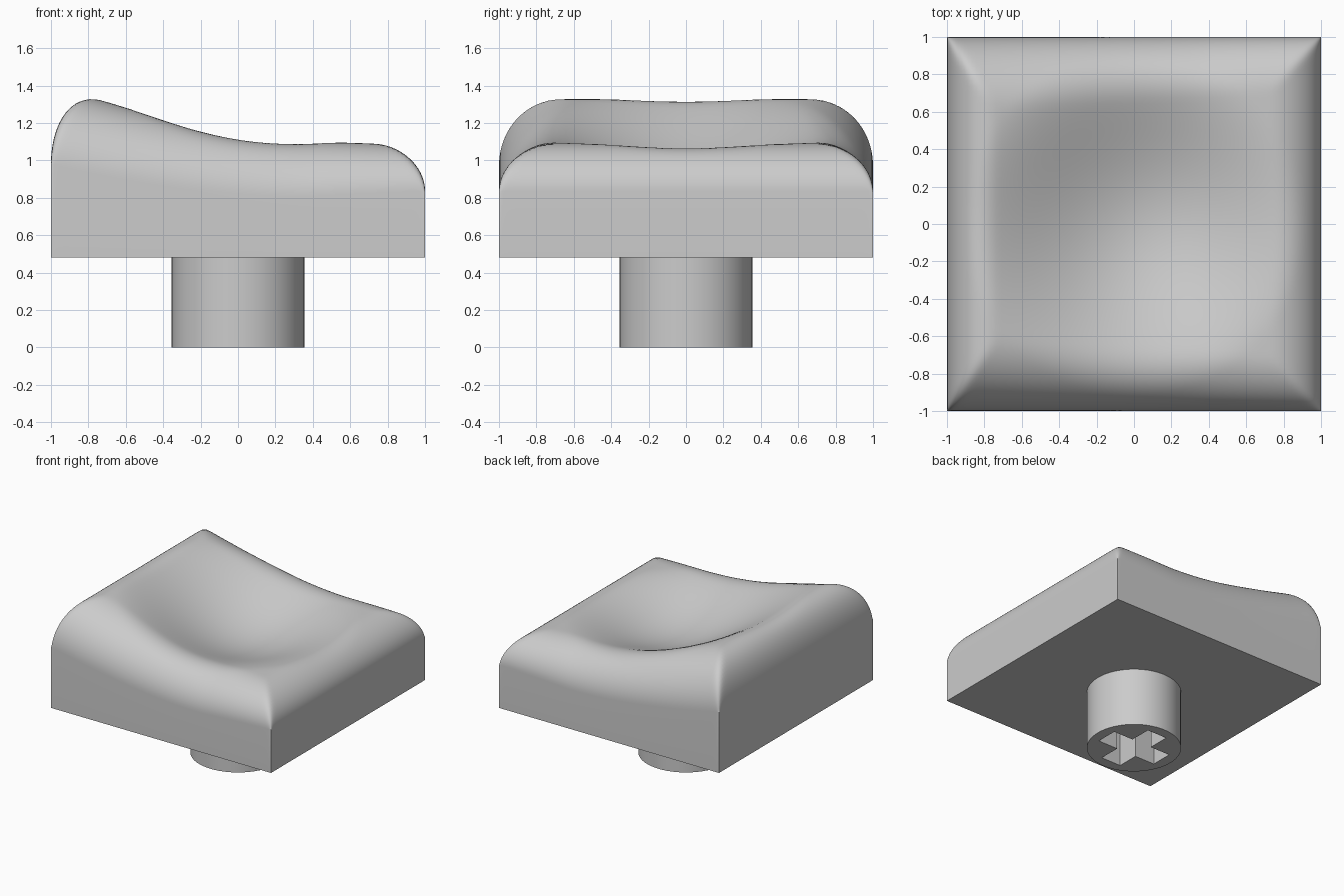
import bpy, bmesh, math
from mathutils import Matrix, Vector

if "Cube" in bpy.data.objects:
    bpy.data.objects.remove(bpy.data.objects["Cube"])

BASE, STEM_R, N = 0.48, 0.355, 72

grey = bpy.data.materials.new("light_grey")
grey.use_nodes = True
grey.diffuse_color = (0.6, 0.6, 0.6, 1)
grey.node_tree.nodes["Principled BSDF"].inputs["Base Color"].default_value = (0.6, 0.6, 0.6, 1)


def make_object(name, bm):
    bmesh.ops.recalc_face_normals(bm, faces=bm.faces)
    mesh = bpy.data.meshes.new(name)
    bm.to_mesh(mesh)
    bm.free()
    mesh.materials.append(grey)
    obj = bpy.data.objects.new(name, mesh)
    bpy.context.collection.objects.link(obj)
    return obj


def smooth(obj, angle):
    bpy.ops.object.select_all(action="DESELECT")
    obj.select_set(True)
    bpy.context.view_layer.objects.active = obj
    bpy.ops.object.shade_smooth_by_angle(angle=math.radians(angle))


def rolloff(dist, width, height):
    """Drop of an elliptical rounded edge at a distance from the side."""
    u = max(0, 1 - dist / width)
    return height * (1 - math.sqrt(max(0, 1 - u * u)))


def top_height(x, y):
    # Ridge rising to one side, with a round finger dish
    ridge = 1.075 + 0.19 * max(0, 0.4 - x) ** 1.6 + 0.03 * (1 - x * x)
    dish = 0.22 * max(0, 1 - (x * x + y * y) / 0.85) ** 2
    # Rounded edges meeting in mitred corners
    s = (1 - x) / 2
    height = 0.24 + 0.18 * s
    drop_x = rolloff(1 - abs(x), 0.27, height)
    drop_y = rolloff(1 - abs(y), 0.28 + 0.13 * s, height)
    drop = (drop_x ** 5 + drop_y ** 5) ** 0.2
    return ridge - dish - min(drop, height)


# Cap: sculpted top grid, closed with straight walls and a flat base
bm = bmesh.new()
steps = [-math.cos(math.pi * i / N) for i in range(N + 1)]
rows = [[bm.verts.new((x, y, top_height(x, y))) for x in steps] for y in steps]
for a, b in zip(rows, rows[1:]):
    for i in range(N):
        bm.faces.new((a[i], a[i + 1], b[i + 1], b[i]))
rim = [e for e in bm.edges if e.is_boundary]
walls = bmesh.ops.extrude_edge_only(bm, edges=rim)["geom"]
for v in walls:
    if isinstance(v, bmesh.types.BMVert):
        v.co.z = BASE
bmesh.ops.holes_fill(bm, edges=[e for e in bm.edges if e.is_boundary], sides=0)
cap = make_object("cap", bm)
smooth(cap, 35)

# Stem: round post with a cross-shaped socket
bm = bmesh.new()
bmesh.ops.create_cone(bm, cap_ends=True, segments=64, radius1=STEM_R, radius2=STEM_R,
                      depth=BASE, matrix=Matrix.Translation((0, 0, BASE / 2)))
stem = make_object("stem", bm)

bm = bmesh.new()
half, arm = 0.09, 0.27
quarter = [(arm, -half), (arm, half), (half, half)]
outline = []
for k in range(4):
    turn = Matrix.Rotation(k * math.pi / 2, 3, "Z")
    outline += [turn @ Vector((x, y, -0.1)) for x, y in quarter]
face = bm.faces.new([bm.verts.new(p) for p in outline])
lifted = bmesh.ops.extrude_face_region(bm, geom=[face])["geom"]
bmesh.ops.translate(bm, vec=(0, 0, 0.5), verts=[g for g in lifted if isinstance(g, bmesh.types.BMVert)])
cutter = make_object("socket_cutter", bm)
cutter.hide_render = True

cut = stem.modifiers.new("socket", "BOOLEAN")
cut.operation, cut.solver, cut.object = "DIFFERENCE", "EXACT", cutter
graph = bpy.context.evaluated_depsgraph_get()
cut_mesh = bpy.data.meshes.new_from_object(stem.evaluated_get(graph))
stem.modifiers.clear()
stem.data = cut_mesh
bpy.data.objects.remove(cutter)
smooth(stem, 35)
